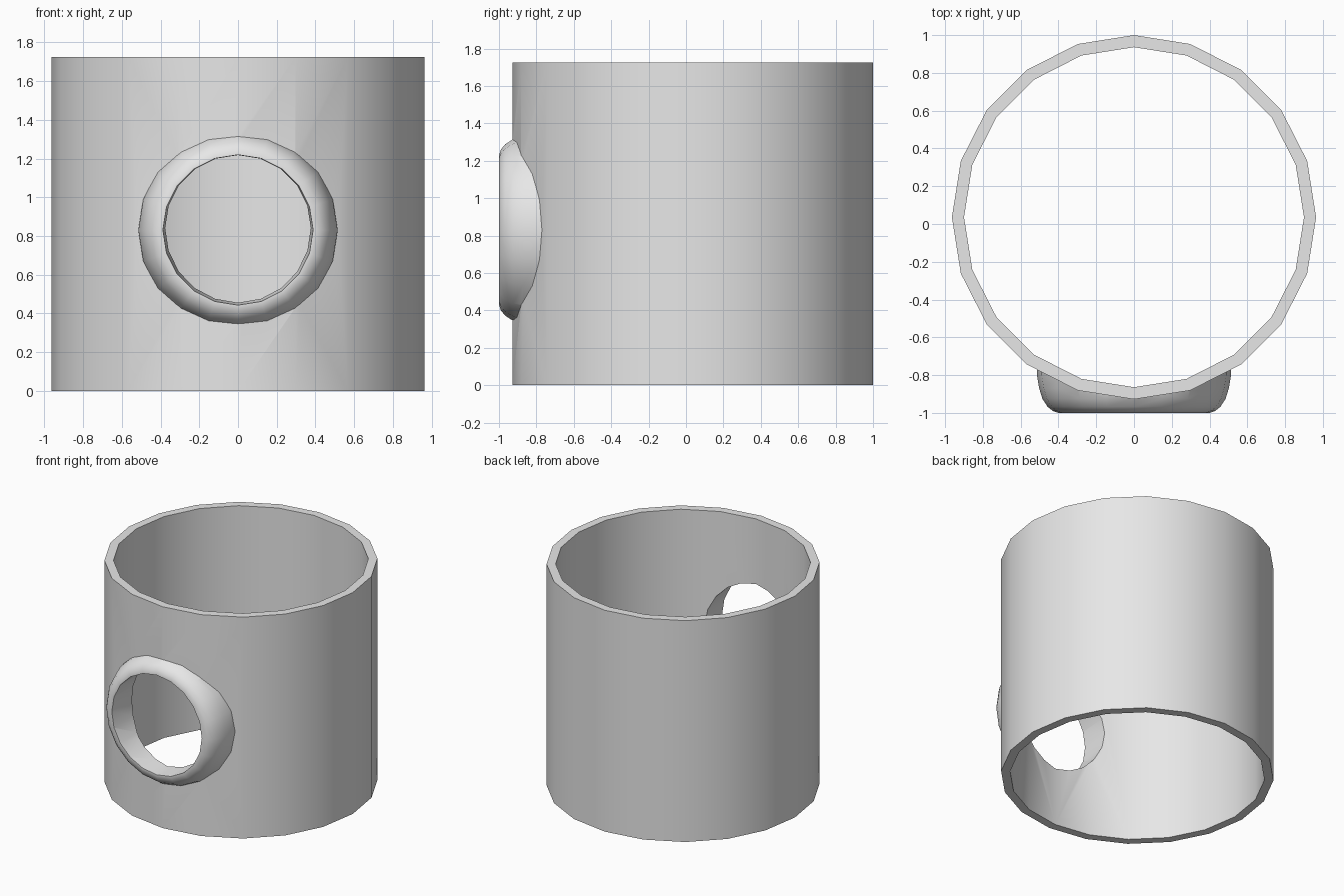
import bpy, bmesh, math
from mathutils import Vector

cube = bpy.data.objects.get("Cube")
if cube:
    bpy.data.objects.remove(cube, do_unlink=True)

SIDES = 20
HEIGHT = 1.725
AXIS_Y = 0.036      # tube axis
PORT_Z = 0.83       # height of the side opening

grey = bpy.data.materials.new("plain_grey")
grey.use_nodes = True
grey.diffuse_color = (0.8, 0.8, 0.8, 1)
grey.node_tree.nodes["Principled BSDF"].inputs["Base Color"].default_value = grey.diffuse_color


def cylinder(name, radius, depth, location, front_radius=None, tilt=0):
    bpy.ops.mesh.primitive_cone_add(
        vertices=SIDES, radius1=radius, radius2=front_radius or radius,
        depth=depth, location=location, rotation=(tilt, 0, 0))
    obj = bpy.context.object
    obj.name = name
    obj.data.materials.append(grey)
    return obj


def combine(target, tool, operation):
    tool.hide_render = True
    mod = target.modifiers.new(tool.name, 'BOOLEAN')
    mod.operation, mod.solver, mod.object = operation, 'EXACT', tool
    bpy.context.view_layer.objects.active = target
    bpy.ops.object.modifier_apply(modifier=mod.name)
    bpy.data.objects.remove(tool, do_unlink=True)


def revolved_collar(name, profile):
    # Spin (radius, y) points around the opening's axis
    bm = bmesh.new()
    verts = [bm.verts.new((0, y, PORT_Z + r)) for r, y in profile]
    edges = [bm.edges.new(pair) for pair in zip(verts, verts[1:])]
    bmesh.ops.spin(bm, geom=verts + edges, cent=Vector((0, 0, PORT_Z)),
                   axis=Vector((0, 1, 0)), angle=math.tau, steps=SIDES)
    bmesh.ops.remove_doubles(bm, verts=bm.verts, dist=0.0005)
    bmesh.ops.recalc_face_normals(bm, faces=bm.faces)
    mesh = bpy.data.meshes.new(name)
    bm.to_mesh(mesh)
    bm.free()
    mesh.materials.append(grey)
    obj = bpy.data.objects.new(name, mesh)
    bpy.context.collection.objects.link(obj)
    return obj


# Tube body, solid until the collar is joined
tube = cylinder("tube_with_port", 0.964, HEIGHT, (0, AXIS_Y, HEIGHT / 2))

# Rounded collar around the side opening
collar = revolved_collar("collar", [
    (0, -1), (0.40, -1), (0.43, -0.99), (0.458, -0.967), (0.485, -0.925),
    (0.502, -0.87), (0.514, -0.80), (0.516, -0.72), (0, -0.72)])
combine(tube, collar, 'UNION')

# Hollow inside, then the slightly tapered opening
combine(tube, cylinder("hollow", 0.90, HEIGHT + 1, (0, AXIS_Y, HEIGHT / 2)), 'DIFFERENCE')
combine(tube, cylinder("bore", 0.362, 0.6, (0, -0.8, PORT_Z + 0.01), 0.393,
                       math.pi / 2 + 0.04), 'DIFFERENCE')

bpy.ops.object.select_all(action='DESELECT')
tube.select_set(True)
bpy.context.view_layer.objects.active = tube
bpy.ops.object.shade_smooth_by_angle(angle=math.radians(30))
